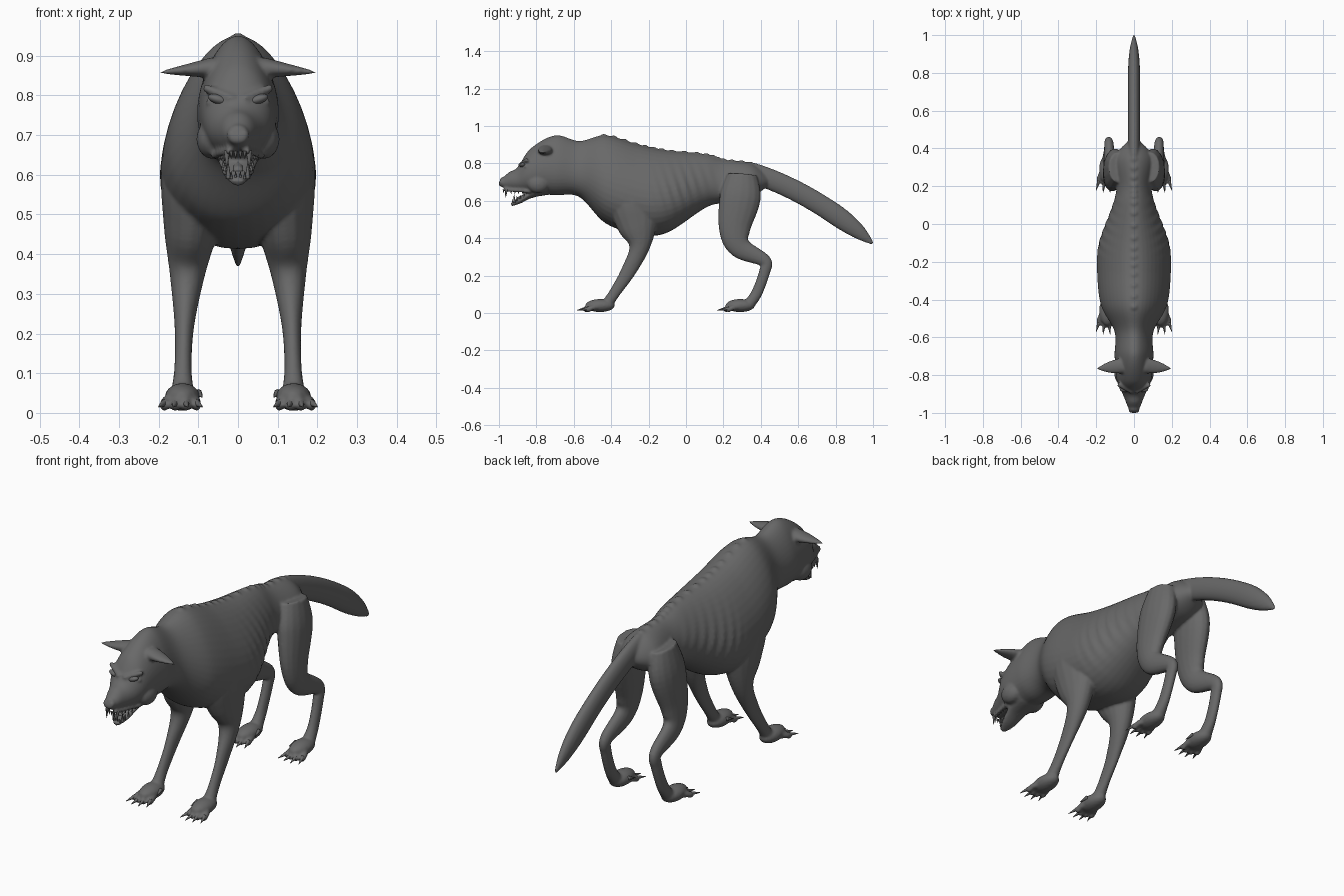
import bpy, bmesh, math
from mathutils import Vector, Matrix

default_cube = bpy.data.objects.get("Cube")
if default_cube:
    bpy.data.objects.remove(default_cube)

hide_colour = (.14, .14, .14, 1)
hide_material = bpy.data.materials.new("dark grey hide")
hide_material.use_nodes = True
hide_material.diffuse_color = hide_colour
shader = hide_material.node_tree.nodes["Principled BSDF"]
shader.inputs["Base Color"].default_value = hide_colour


def smooth_path(rows, steps=6):
    """Flowing curve through all the given rows."""
    rows = [Vector(row) for row in rows]
    path = []
    for index, (start, end) in enumerate(zip(rows, rows[1:])):
        before = rows[max(index - 1, 0)]
        after = rows[min(index + 2, len(rows) - 1)]
        leave, arrive = (end - before) / 2, (after - start) / 2
        for step in range(steps):
            t = step / steps
            ease = t * t * (3 - t - t)
            path.append(start.lerp(end, ease) + leave * t * (1 - t) ** 2 - arrive * t * t * (1 - t))
    return path + [rows[-1]]


def skin(bm, rings):
    """Closed surface over a row of rings."""
    loops = [[bm.verts.new(point) for point in ring] for ring in rings]
    for near, far in zip(loops, loops[1:]):
        for i in range(len(near)):
            bm.faces.new((near[i - 1], near[i], far[i], far[i - 1]))
    bm.faces.new(loops[0])
    bm.faces.new(loops[-1])


def tube(bm, rows, across="X", sides=16):
    """Oval tube; each row holds x, y, z, half width and half depth."""
    path = smooth_path(rows)
    side_axis = Vector((across == "X", across == "Y", across == "Z"))
    rings = []
    for index, row in enumerate(path):
        ahead = path[min(index + 1, len(path) - 1)]
        behind = path[max(index - 1, 0)]
        along = Vector((ahead - behind)[:3]).normalized()
        wide = (side_axis - along * side_axis.dot(along)).normalized()
        deep = along.cross(wide)
        centre, half_width, half_depth = Vector(row[:3]), row[3], row[4]
        angles = [math.tau * side / sides for side in range(sides)]
        rings.append([centre + wide * half_width * math.cos(angle) + deep * half_depth * math.sin(angle)
                      for angle in angles])
    skin(bm, rings)


def rod(bm, base, tip, radius, taper=1.0, across="X"):
    """Short straight piece, pointed when the taper is small."""
    tube(bm, [(*base, radius, radius), (*tip, radius * taper, radius * taper)], across, sides=8)


def ball(bm, centre, size, tilt=0):
    matrix = Matrix.LocRotScale(Vector(centre), Matrix.Rotation(tilt, 3, "Y"), Vector(size))
    bmesh.ops.create_uvsphere(bm, u_segments=16, v_segments=10, radius=1, matrix=matrix)


def mirror(bm):
    copied = bmesh.ops.duplicate(bm, geom=bm.verts[:] + bm.edges[:] + bm.faces[:])["geom"]
    for item in copied:
        if isinstance(item, bmesh.types.BMVert):
            item.co.x *= -1


def finish(bm, name):
    bmesh.ops.recalc_face_normals(bm, faces=bm.faces)
    mesh = bpy.data.meshes.new(name)
    bm.to_mesh(mesh)
    bm.free()
    mesh.materials.append(hide_material)
    mesh.shade_smooth()
    part = bpy.data.objects.new(name, mesh)
    bpy.context.collection.objects.link(part)
    return part


body, claws, teeth, eyes, tongue = (bmesh.new() for part in range(5))


def leg(rows):
    """Leg from rows of y, z, half width, half depth; it leans out toward the foot."""
    tube(body, [(.14 - z * z / 10, y, z, width, depth) for y, z, width, depth in rows])


def paw(heel):
    """Foot with four spread toes and their claws."""
    ball(body, (.14, heel - .05, .04), (.045, .08, .035))
    for toe in range(4):
        spread = toe - 1.5
        x = .145 + spread * .027
        reach = heel - .13 + abs(spread) / 80
        rod(body, (.14 + spread / 60, heel - .06, .035), (x, reach + .01, .025), .017, .8)
        ball(body, (x, reach, .02), (.013, .02, .015))
        rod(claws, (x, reach, .025), (x + spread / 100, reach - .05, .015), .01, .1)
    rod(claws, (.1, heel - .04, .05), (.09, heel - .08, .04), .01, .1)


# Front legs, then hind legs, from the shoulder or hip down
leg([(-.3, .78, .06, .1), (-.29, .62, .09, .13), (-.26, .47, .07, .11), (-.25, .35, .045, .055),
     (-.31, .22, .025, .04), (-.38, .11, .022, .03), (-.42, .05, .03, .03)])
leg([(.3, .74, .05, .08), (.29, .62, .06, .11), (.26, .45, .045, .085), (.29, .35, .035, .06),
     (.42, .28, .025, .035), (.42, .22, .022, .03), (.38, .11, .022, .03), (.34, .05, .03, .03)])
paw(-.41)
paw(.34)

# Ears that taper sideways
tube(body, [(.06 + .14 * t, -.75 - t / 60, .87 - t / 80, .04 * (1.02 - t * t), .025 * (1.1 - t))
            for t in (0, .3, .6, .85, 1)], across="Y")

# Brows, lower lids, cheeks, nostril wings and lips
rod(body, (.01, -.89, .79), (.085, -.85, .82), .011, across="Y")
rod(body, (.02, -.89, .775), (.08, -.855, .785), .006, across="Y")
ball(body, (.065, -.79, .69), (.04, .06, .05))
ball(body, (.016, -.985, .7), (.013, .015, .015))
rod(body, (.02, -.975, .66), (.06, -.83, .65), .01)
ball(eyes, (.05, -.873, .79), (.027, .017, .012), -.3)

# Fangs, then the rows of smaller teeth
rod(teeth, (.028, -.96, .66), (.028, -.965, .615), .008, .1)
rod(teeth, (.024, -.915, .59), (.025, -.92, .635), .007, .1)
for tooth in range(5):
    x, y = .034 + tooth / 250, tooth / 50 - .935
    rod(teeth, (x, y, .66), (x, y, .635), .006, .1)
    rod(teeth, (x - .005, y + .03, .6 + tooth / 110), (x - .005, y + .03, .625 + tooth / 160), .005, .1)
for x in (.006, .017):
    rod(teeth, (x, -.975, .66), (x, -.975, .64), .005, .1)
    rod(teeth, (x, -.925, .59), (x, -.93, .61), .004, .1)

for paired in (body, claws, teeth, eyes):
    mirror(paired)

# Skull, neck and trunk: y, top, bottom, half width
trunk = smooth_path([
    (-1, .7, .68, .02), (-.95, .75, .66, .04), (-.9, .78, .65, .06), (-.83, .88, .64, .09),
    (-.7, .95, .63, .1), (-.57, .92, .62, .1), (-.43, .95, .48, .17), (-.25, .9, .42, .19),
    (-.1, .87, .43, .18), (.1, .85, .56, .11), (.2, .82, .59, .09), (.35, .8, .62, .1),
    (.45, .73, .69, .02)], steps=16)
rings = []
for y, top, bottom, half_width in trunk:
    narrow_back = min(.25, max(0, y + .95))
    ring = []
    for side in range(40):
        angle = math.tau * side / 40
        height = math.cos(angle)
        z = (top + bottom) / 2 + height * (top - bottom) / 2
        # Slanting ribs fade out toward the shoulder, hip and spine
        fade = max(0, 1 - abs(y) * 5) * (1 - abs(height))
        rib = 1 + .035 * fade * math.sin(y * 120 + z * 40)
        ring.append((half_width * rib * math.sin(angle) * (1 - narrow_back * height), y, z))
    rings.append(ring)
skin(body, rings)

# Knobs along the spine
for y, top, bottom, half_width in trunk[95:180:5]:
    ball(body, (0, y, top - .006), (.02, .018, .013))

# Nose, lower jaw and tongue
ball(body, (0, -.975, .71), (.026, .02, .018))
tube(body, [(0, -.75, .66, .06, .03), (0, -.83, .635, .05, .02), (0, -.89, .6, .037, .015),
            (0, -.935, .58, .015, .01)])
rod(tongue, (0, -.78, .65), (0, -.9, .605), .02, .7)

# Drooping tail with a pointed end
tail = []
for step in range(11):
    t = step / 10
    taper = math.sqrt(min(1, 4.02 - 4 * t))
    tail.append((0, .35 + .65 * t, .75 - .2 * t - .18 * t * t, .032 * taper, .056 * taper))
tube(body, tail)

# Fuse the body into one smooth hide
hide = finish(body, "body")
fuse = hide.modifiers.new("fuse", "REMESH")
fuse.mode = "VOXEL"
fuse.voxel_size = .0065
fuse.use_smooth_shade = True
relax = hide.modifiers.new("relax", "SMOOTH")
relax.iterations = 4

for bm, name in ((claws, "claws"), (teeth, "teeth"), (eyes, "eyes"), (tongue, "tongue")):
    finish(bm, name)
